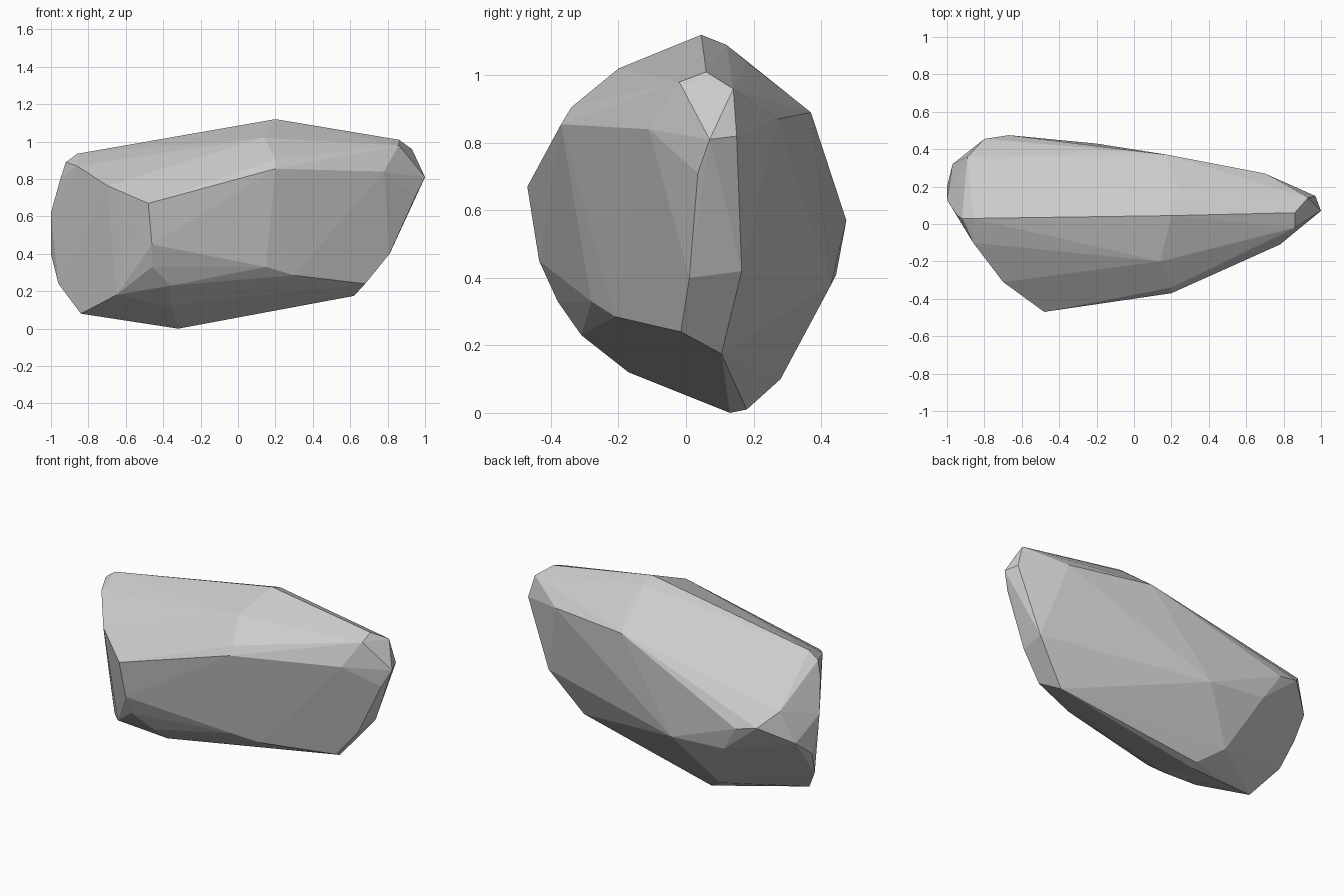
import bpy, bmesh

# Key corners of the faceted boulder, grouped by region
ridge = [(-.86, .03, .935), (.2, .045, 1.12), (.86, .06, 1.01), (.2, .12, 1.09)]
front_upper = [(.14, -.2, 1.02), (.2, -.34, .905), (.86, -.02, .98), (.2, -.37, .855),
               (.78, -.11, .84), (-.48, -.47, .67), (-.7, -.31, .765), (-.86, -.1, .87)]
front_lower = [(-.46, -.435, .45), (-.46, -.38, .33), (-.36, -.31, .23), (.15, -.28, .33),
               (.3, -.21, .285), (.68, -.015, .24), (-.65, -.24, .18)]
underside = [(-.36, -.17, .12), (-.32, .13, 0), (-.3, .18, .01), (-.84, .0, .08),
             (.62, .105, .175), (-.43, .28, .1)]
nose = [(1, .07, .81), (.93, .14, .96), (.97, .15, .82), (.82, .165, .42),
        (.95, .035, .71), (.81, .01, .4)]
back = [(.18, .37, .89), (.7, .27, .87), (-.67, .475, .57), (-.8, .455, .6),
        (-.2, .43, .38), (-.57, .445, .41), (.24, .18, 1.04)]
left_end = [(-1, .13, .62), (-1, .2, .4), (-.97, .32, .5), (-.89, .36, .69),
            (-.96, .12, .24), (-.95, .05, .8), (-.92, .03, .89)]

bm = bmesh.new()
for p in ridge + front_upper + front_lower + underside + nose + back + left_end:
    bm.verts.new(p)
hull = bmesh.ops.convex_hull(bm, input=bm.verts)
bmesh.ops.delete(bm, geom=[v for v in bm.verts if not v.link_faces], context='VERTS')

# Merge almost coplanar triangles into flat chiselled faces
bmesh.ops.dissolve_limit(bm, angle_limit=.03, verts=bm.verts, edges=bm.edges)
bmesh.ops.recalc_face_normals(bm, faces=bm.faces)

mesh = bpy.data.meshes.new("boulder")
bm.to_mesh(mesh)
bm.free()
boulder = bpy.data.objects.new("boulder", mesh)
bpy.context.collection.objects.link(boulder)
